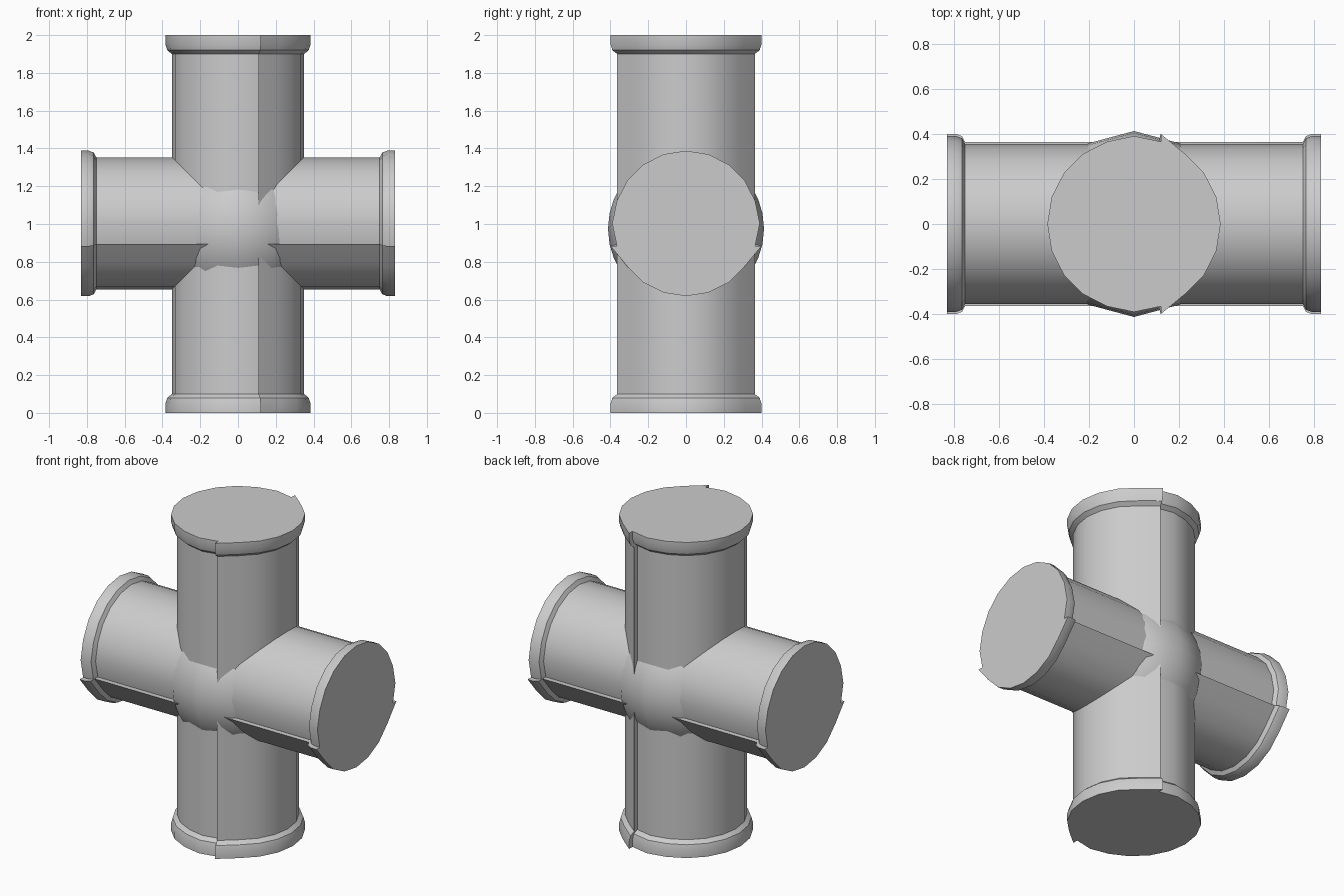
import bpy, bmesh, math
from mathutils import Matrix

if "Cube" in bpy.data.objects:
    bpy.data.objects.remove(bpy.data.objects["Cube"])

N = 20  # sides of each pipe


def section():
    # unit cross-section, with a stepped lap seam on the front and back
    pts = []
    seam = (math.cos(math.radians(72)), 1.04)
    for i in range(N):
        a = 2 * math.pi * i / N
        p = (math.cos(a), math.sin(a))
        if i == 4:
            pts += [seam, p]
        elif i == 16:
            pts += [p, (seam[0], -seam[1])]
        elif i in (5, 15):
            pts.append((0, p[1] * 1.015))
        else:
            pts.append(p)
    return pts


def finish(bm, name, angle):
    bmesh.ops.recalc_face_normals(bm, faces=bm.faces)
    me = bpy.data.meshes.new(name)
    bm.to_mesh(me)
    bm.free()
    ob = bpy.data.objects.new(name, me)
    bpy.context.collection.objects.link(ob)
    bpy.ops.object.select_all(action='DESELECT')
    ob.select_set(True)
    bpy.context.view_layer.objects.active = ob
    bpy.ops.object.shade_smooth_by_angle(angle=math.radians(angle))
    return ob


def pipe(name, half, lip, neck, matrix):
    # capped tube with a flared collar at both ends
    end = [(half, .385), (half - lip, .385), (half - (lip + neck) * .55, .375),
           (half - neck, .35)]
    profile = [(-z, r) for z, r in end] + end[::-1]
    bm = bmesh.new()
    sec = section()
    rings = [[bm.verts.new((x * r, y * r, z)) for x, y in sec] for z, r in profile]
    n = len(sec)
    for a, b in zip(rings, rings[1:]):
        for i in range(n):
            j = (i + 1) % n
            bm.faces.new((a[i], a[j], b[j], b[i]))
    bm.faces.new(rings[0][::-1])
    bm.faces.new(rings[-1])
    bmesh.ops.transform(bm, matrix=matrix, verts=bm.verts)
    return finish(bm, name, 30)


# upright pipe and cross pipe (quarter turn about y, seam facing down)
pipe("vertical_pipe", 1.0, .045, .1, Matrix.Translation((0, 0, 1)))
pipe("cross_pipe", .83, .04, .08,
     Matrix.Translation((0, 0, 1.003)) @ Matrix.Rotation(math.pi / 2, 4, 'Y'))

# ball bulging through the joint
bm = bmesh.new()
bmesh.ops.create_uvsphere(bm, u_segments=12, v_segments=16, radius=.413,
                          matrix=Matrix.Translation((0, 0, .975)))
finish(bm, "joint_ball", 40)
